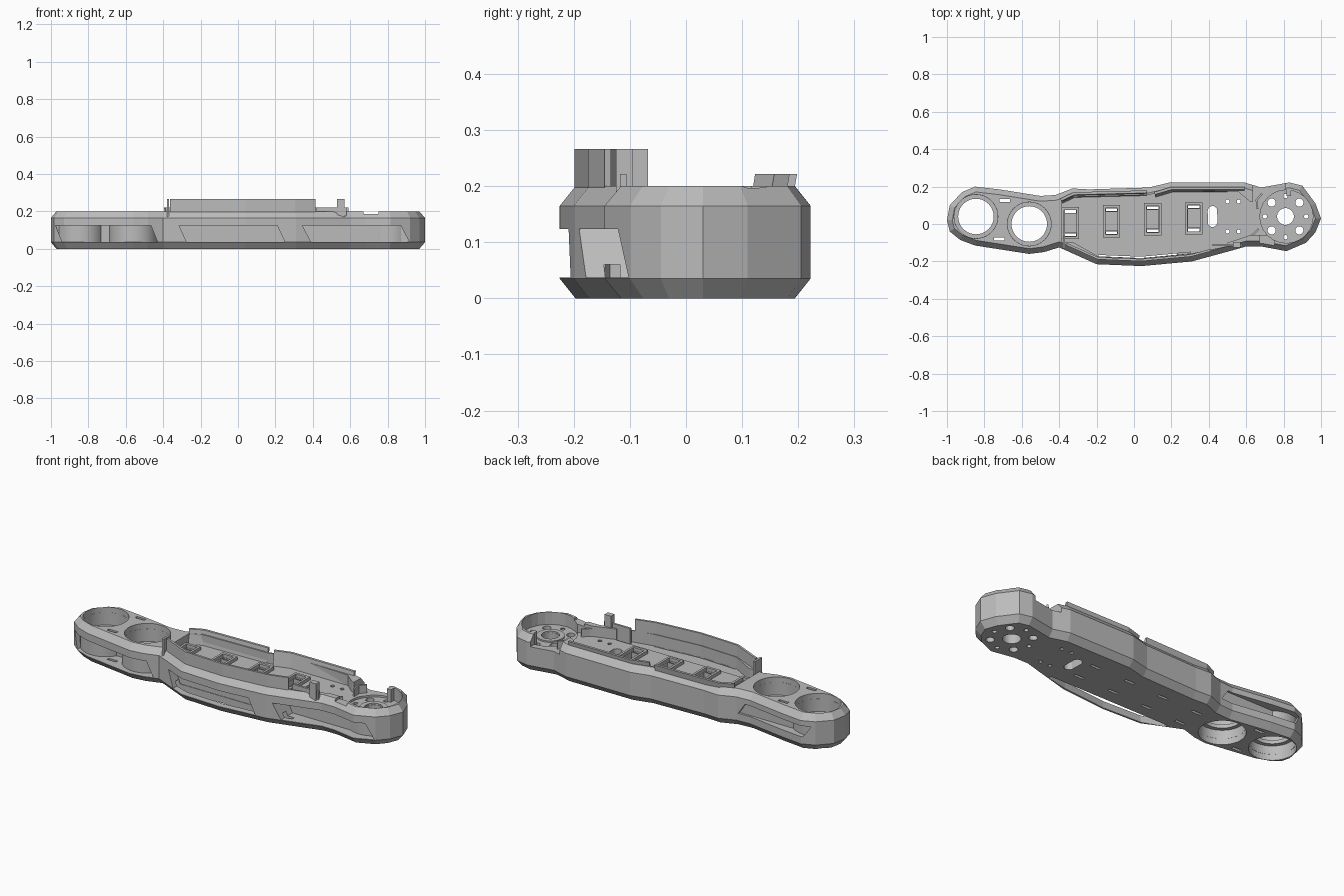
import bpy, bmesh, math
from mathutils import Vector

if "Cube" in bpy.data.objects:
    bpy.data.objects.remove(bpy.data.objects["Cube"])

grey = bpy.data.materials.new("mid_grey")
grey.diffuse_color = (0.5, 0.5, 0.5, 1)
grey.use_nodes = True
grey.node_tree.nodes["Principled BSDF"].inputs["Base Color"].default_value = grey.diffuse_color


def finish(name, bm, smooth=False):
    bmesh.ops.recalc_face_normals(bm, faces=bm.faces)
    me = bpy.data.meshes.new(name)
    bm.to_mesh(me)
    bm.free()
    ob = bpy.data.objects.new(name, me)
    bpy.context.collection.objects.link(ob)
    me.materials.append(grey)
    if smooth:
        for o in bpy.context.selected_objects:
            o.select_set(False)
        ob.select_set(True)
        bpy.context.view_layer.objects.active = ob
        bpy.ops.object.shade_smooth_by_angle(angle=math.radians(35))
    return ob


def loft(bm, loops, closed=False):
    """Skin equal-length loops; cap the ends, or join last to first."""
    rings = [[bm.verts.new(p) for p in loop] for loop in loops]
    pairs = list(zip(rings, rings[1:])) + ([(rings[-1], rings[0])] if closed else [])
    for a, b in pairs:
        for i in range(len(a)):
            j = (i + 1) % len(a)
            bm.faces.new((a[i], a[j], b[j], b[i]))
    if not closed:
        bm.faces.new(rings[0])
        bm.faces.new(rings[-1])


def prism(bm, pts, z0, z1):
    loft(bm, [[(x, y, z) for x, y in pts] for z in (z0, z1)])


def rect(x0, x1, y0, y1):
    return [(x0, y0), (x1, y0), (x1, y1), (x0, y1)]


def circle(cx, cy, r, n=32):
    return [(cx + r * math.cos(2 * math.pi * i / n),
             cy + r * math.sin(2 * math.pi * i / n)) for i in range(n)]


def inset(pts, d, closed=True):
    """Shift a polyline to its left by d."""
    out, n = [], len(pts)
    for i, p in enumerate(pts):
        a = Vector(pts[i - 1] if closed or i else p)
        b = Vector(pts[(i + 1) % n] if closed or i < n - 1 else p)
        p = Vector(p)
        dirs = [v.normalized() for v in (p - a, b - p) if v.length > 0]
        norms = [Vector((-v.y, v.x)) for v in dirs]
        m = sum(norms, Vector((0, 0))).normalized()
        q = p + m * d / max(m.dot(norms[0]), 0.5)
        out.append((q.x, q.y))
    return out


def cut(target, build):
    bm = bmesh.new()
    build(bm)
    cutter = finish("cutter", bm)
    cutter.hide_render = True
    mod = target.modifiers.new("cut", 'BOOLEAN')
    mod.operation, mod.solver, mod.object = 'DIFFERENCE', 'EXACT', cutter
    bpy.context.view_layer.objects.active = target
    bpy.ops.object.modifier_apply(modifier=mod.name)
    bpy.data.objects.remove(cutter)


# Arm body with chamfered bottom and top edges
front = [(-.40, -.125), (-.20, -.215), (.04, -.225), (.31, -.20), (.53, -.14)]
outline = ([(-1, .02), (-.985, -.04), (-.93, -.085), (-.85, -.115), (-.56, -.16), (-.48, -.15)]
           + front +
           [(.60, -.12), (.68, -.12), (.815, -.145), (.92, -.10), (.97, -.045), (1, .03),
            (.97, .11), (.90, .205), (.83, .222), (.68, .195), (.59, .222), (.19, .222),
            (.08, .195), (-.24, .185), (-.33, .19), (-.42, .155), (-.50, .15),
            (-.72, .185), (-.85, .20), (-.92, .17), (-.985, .10)])
bm = bmesh.new()
loft(bm, [[(x, y, z) for x, y in inset(outline, d)]
          for d, z in ((.028, 0), (0, .035), (0, .165), (.028, .2))])
body = finish("arm_body", bm)

MOTOR = (.81, .04)
SOCKETS = [(-.845, .04), (-.56, 0)]
STRAPS = [(-.34, .005), (-.12, .015), (.10, .025), (.32, .03)]
FLOOR = .142

# Tray in the middle and round bay at the right end
tray = [(-.385, -.10), (.50, -.10), (.62, -.06), (.72, -.06), (.72, .10), (.62, .12),
        (.56, .17), (.19, .185), (.08, .155), (-.33, .145), (-.385, .12)]
cut(body, lambda b: prism(b, tray, FLOOR, .3))
cut(body, lambda b: prism(b, circle(.815, .04, .142, 24), .13, .3))

# Shelf behind the bowed front guard, with a narrow slit along the guard
shelf = [(-.33, -.095)] + inset(front, .042, False)[1:4] + [(.50, -.118), (.50, -.095)]
cut(body, lambda b: prism(b, shelf, .136, .3))
slit = inset(front, .043, False)[1:4] + inset(front, .05, False)[1:4][::-1]
cut(body, lambda b: prism(b, slit, .08, .3))

# Open underside below the shelf
under = [(-.31, -.118), (-.31, -.135)] + inset(front, .038, False)[1:4] + [(.43, -.135), (.43, -.118)]
cut(body, lambda b: prism(b, under, -.1, .06))


# Slanted side windows
def window(xa, xb, slant, y0, y1, z0=.037, z1=.124):
    pts = [(xa, z1), (xb, z1), (xb + slant, z0), (xa + slant, z0)]
    cut(body, lambda b: loft(b, [[(x, y, z) for x, z in pts] for y in (y0, y1)]))


window(-.315, .21, .04, -.4, -.115)
window(-.975, -.465, .035, -.4, -.025)
window(.345, .87, .045, -.4, -.075)
window(-.90, -.47, .04, .14, .4, .075, .135)

# Notch in the rim beside the bay
cut(body, lambda b: prism(b, rect(.635, .81, .105, .4), .14, .3))
cut(body, lambda b: prism(b, rect(.67, .75, -.4, .4), .186, .3))


# Through holes: sockets, cable slots, motor shaft and screws
def holes(b):
    for x, y in SOCKETS:
        prism(b, circle(x, y, .117, 40), -.1, .3)
    for x, y in ((-.69, .125), (-.72, -.08)):
        prism(b, rect(x - .028, x + .028, y - .008, y + .008), -.1, .3)
    prism(b, [(x + .42, y + (.03 if y > 0 else -.03) + .04)
              for x, y in circle(0, 0, .026, 18)], -.1, .3)
    prism(b, circle(*MOTOR, .045), -.1, .3)
    for k in range(8):
        a = k * math.pi / 4
        r, d = (.022, .105) if k % 2 else (.012, .11)
        prism(b, circle(MOTOR[0] + d * math.cos(a), MOTOR[1] + d * math.sin(a), r, 14), -.1, .3)
    for x in (.50, .56):
        for y in (-.04, .12):
            prism(b, circle(x, y, .011, 10), -.1, .3)


cut(body, holes)


# Strap pockets with a slot through each end
def pockets(b):
    for x, y in STRAPS:
        prism(b, rect(x - .032, x + .032, y - .05, y + .05), .11, .3)


def strap_slots(b):
    for x, y in STRAPS:
        for s in (-1, 1):
            prism(b, rect(x - .03, x + .03, y + s * .062 - .007, y + s * .062 + .007), -.1, .3)


cut(body, pockets)
cut(body, strap_slots)


# Turned rings: socket liners with an inner ledge, and the motor parts
def turned(name, x, y, profile):
    b = bmesh.new()
    loft(b, [[(px, py, z) for px, py in circle(x, y, r, 40)] for r, z in profile], closed=True)
    finish(name, b, True)


for i, (x, y) in enumerate(SOCKETS):
    turned(f"socket_liner_{i + 1}", x, y,
           [(.130, .033), (.130, .17), (.1165, .17), (.1165, .10), (.095, .10),
            (.095, .08), (.1165, .08), (.1165, .033)])
turned("motor_ring", *MOTOR, [(.072, .12), (.072, .138), (.046, .138), (.046, .12)])
turned("motor_support", *MOTOR, [(.130, .033), (.130, .127), (.1285, .127), (.1285, .033)])

# Raised frames around the strap pockets
for i, (x, y) in enumerate(STRAPS):
    bm = bmesh.new()
    loft(bm, [[(px, py, z) for px, py in rect(x - w, x + w, y - h, y + h)]
              for w, h, z in ((.046, .086, FLOOR - .01), (.046, .086, FLOOR + .018),
                              (.033, .071, FLOOR + .018), (.033, .071, FLOOR - .01))], closed=True)
    finish(f"strap_frame_{i + 1}", bm)


# Upright ribbons: tall front guard, leaning back rails and bay walls
def ribbon(name, path, d0, d1, z0, z1, lean=0):
    b = bmesh.new()
    loft(b, [[(x, y, z) for x, y in
              inset(path, d0 + s, False) + inset(path, d1 + s, False)[::-1]]
             for z, s in ((z0, lean), (z1, 0))])
    finish(name, b)


guard = [(-.375, -.136)] + front[1:4] + [(.42, -.17)]
ribbon("front_guard", guard, .026, .038, .17, .266)
ribbon("back_rail_left", [(.07, .168), (-.32, .158), (-.39, .125)], -.012, .002, FLOOR, .222, .014)
ribbon("back_rail_right", [(.59, .19), (.20, .19), (.11, .163)], -.008, .006, FLOOR, .222, .014)
ribbon("bay_wall_back", [(.68, .165), (.65, .13), (.655, .08)], 0, .01, .125, .185)
ribbon("bay_wall_front", [(.60, -.085), (.64, -.06), (.67, -.03)], 0, .01, .125, .185)

# Guard end return, post and low fence
for name, r, z1 in (("guard_return", rect(-.38, -.368, -.13, -.068), .266),
                    ("post", rect(.53, .57, -.125, -.095), .266),
                    ("low_fence", rect(.42, .58, -.118, -.106), .222),
                    ("bay_clip", rect(.815, .84, .15, .19), .2)):
    bm = bmesh.new()
    prism(bm, r, .128, z1)
    finish(name, bm)
